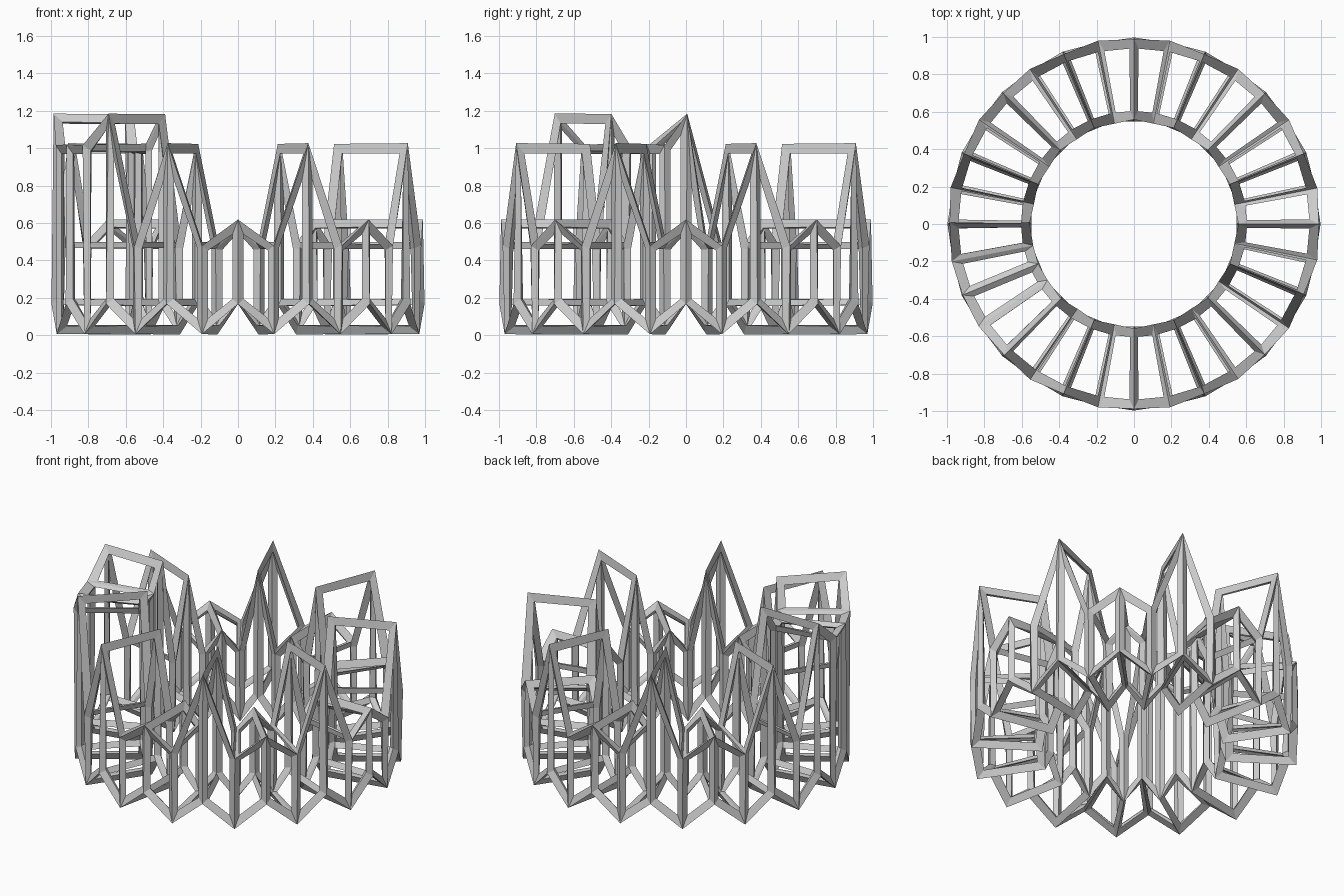
import bpy, bmesh
from math import cos, sin, pi

if "Cube" in bpy.data.objects:
    bpy.data.objects.remove(bpy.data.objects["Cube"])

N = 32                       # angular divisions of the crown wall
R_OUT, R_IN = 0.97, 0.575    # wire centre radii
WIRE = 0.06


def top_height(i):
    # one raised battlement spanning 180 to 225 degrees
    if 16 <= i <= 20:
        return 1.16 if i in (16, 20) else 1.0
    if i % 2:
        return 0.47
    return 0.595 if i % 4 == 0 else 1.0


def bottom_height(i):
    return 0.03 if i % 2 else 0.18


# Solid crown wall: zigzag feet, alternating low and high points
bm = bmesh.new()
rings = []
for i in range(N):
    a = 2 * pi * i / N
    rings.append([bm.verts.new((r * cos(a), r * sin(a), z)) for r, z in (
        (R_OUT, bottom_height(i)), (R_OUT, top_height(i)),
        (R_IN, top_height(i)), (R_IN, bottom_height(i)))])
for i in range(N):
    p, q = rings[i], rings[(i + 1) % N]
    for k in range(4):
        m = (k + 1) % 4
        bm.faces.new((p[k], q[k], q[m], p[m]))
bmesh.ops.recalc_face_normals(bm, faces=bm.faces)
me = bpy.data.meshes.new("crown_lattice")
bm.to_mesh(me)
bm.free()
crown = bpy.data.objects.new("crown_lattice", me)
bpy.context.collection.objects.link(crown)

# Turn every edge into a square strut
wf = crown.modifiers.new("struts", 'WIREFRAME')
wf.thickness = WIRE
wf.offset = 0
wf.use_even_offset = True
wf.use_replace = True
